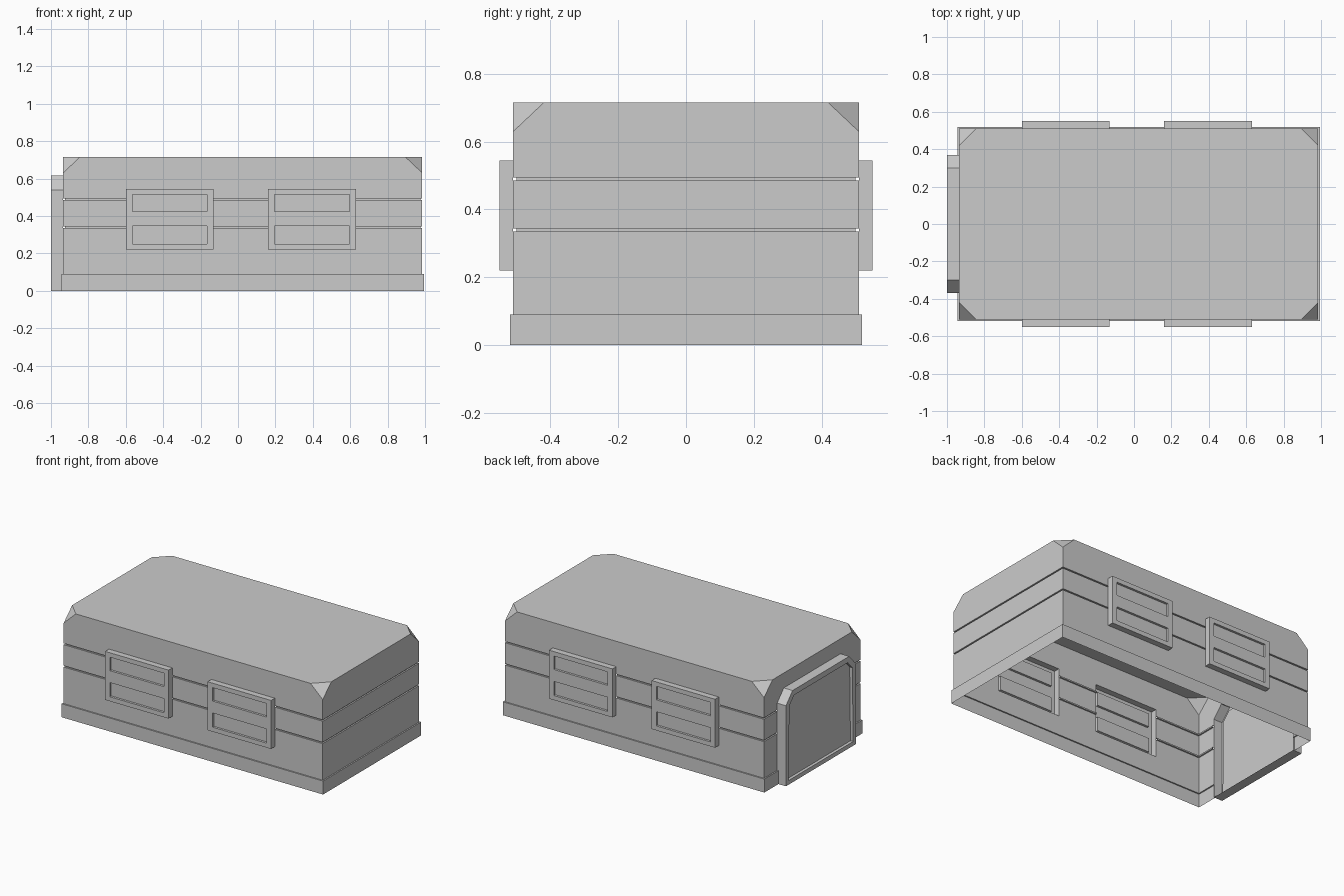
import bpy, bmesh
from mathutils import Vector

if "Cube" in bpy.data.objects:
    bpy.data.objects.remove(bpy.data.objects["Cube"])

X0, X1, Y, TOP = -0.935, 0.985, 0.51, 0.715      # body extents
WINDOWS = [(-0.60, -0.13), (0.16, 0.63)]         # window x spans
WZ0, WZ1, WY = 0.22, 0.545, 0.55
DOOR = [(-0.37, 0), (-0.37, 0.54), (-0.30, 0.615),
        (0.30, 0.615), (0.37, 0.54), (0.37, 0)]  # door outline in y, z


def finish(name, bm, outward):
    """Make an object whose outermost face along `outward` faces outward."""
    bmesh.ops.recalc_face_normals(bm, faces=bm.faces[:])
    bm.normal_update()
    ref = max((f for f in bm.faces if abs(f.normal.dot(outward)) > 0.9),
              key=lambda f: f.calc_center_median().dot(outward))
    if ref.normal.dot(outward) < 0:
        bmesh.ops.reverse_faces(bm, faces=bm.faces[:])
    me = bpy.data.meshes.new(name)
    bm.to_mesh(me)
    bm.free()
    ob = bpy.data.objects.new(name, me)
    bpy.context.collection.objects.link(ob)


def cut_hole(bm, on_wall, outline, to3d, axis):
    """Slice one wall along a convex outline and remove what lies inside."""
    pts = [Vector(to3d(*p)) for p in outline]
    mid = sum(pts, Vector()) / len(pts)
    planes = []
    for a, b in zip(pts, pts[1:] + pts[:1]):
        n = (b - a).cross(axis).normalized()
        if n.dot(mid - a) > 0:
            n = -n
        planes.append((a, n))
    for co, n in planes:
        faces = [f for f in bm.faces if on_wall(f.calc_center_median())]
        geom = set(faces)
        for f in faces:
            geom.update(f.edges)
            geom.update(f.verts)
        bmesh.ops.bisect_plane(bm, geom=list(geom), plane_co=co, plane_no=n)
    inside = []
    for f in bm.faces:
        c = f.calc_center_median()
        if on_wall(c) and all(n.dot(c - co) < 1e-4 for co, n in planes):
            inside.append(f)
    bmesh.ops.delete(bm, geom=inside, context='FACES')


def panel(name, bm, panes, outward, thickness, depth):
    """Open-backed panel: sides run back to the wall, panes are recessed."""
    rim = [e for e in bm.edges if e.is_boundary]
    side = bmesh.ops.extrude_edge_only(bm, edges=rim)["geom"]
    bmesh.ops.translate(bm, vec=-outward * thickness,
                        verts=[v for v in side if isinstance(v, bmesh.types.BMVert)])
    for f in bmesh.ops.extrude_discrete_faces(bm, faces=panes)["faces"]:
        bmesh.ops.translate(bm, vec=-outward * depth, verts=f.verts[:])
    finish(name, bm, outward)


# Body: stacked rectangles with a bottom skirt and two grooves, open below
G = -0.01
profile = [(0, 0.009), (0.09, 0.009), (0.09, 0),
           (0.335, 0), (0.335, G), (0.344, G), (0.344, 0),
           (0.485, 0), (0.485, G), (0.494, G), (0.494, 0), (TOP, 0)]
bm = bmesh.new()
rings = [[bm.verts.new(p) for p in ((X0 - o, -Y - o, z), (X1 + o, -Y - o, z),
                                    (X1 + o, Y + o, z), (X0 - o, Y + o, z))]
         for z, o in profile]
for a, b in zip(rings, rings[1:]):
    for i in range(4):
        j = (i + 1) % 4
        bm.faces.new((a[i], a[j], b[j], b[i]))
bm.faces.new(rings[-1])

# Clipped top corners
for x, sx in ((X0, -1), (X1, 1)):
    for sy in (-1, 1):
        cut = bmesh.ops.bisect_plane(
            bm, geom=bm.verts[:] + bm.edges[:] + bm.faces[:],
            plane_co=(x, sy * Y, 0.63),
            plane_no=Vector((sx / 0.09, sy / 0.09, 1 / 0.085)).normalized(),
            clear_outer=True)["geom_cut"]
        bmesh.ops.edgeloop_fill(bm, edges=[e for e in cut if isinstance(e, bmesh.types.BMEdge)])

# Openings behind the windows and the door
for s in (-1, 1):
    for a, b in WINDOWS:
        cut_hole(bm, lambda c, s=s: c.y * s > 0.49,
                 [(a, WZ0), (b, WZ0), (b, WZ1), (a, WZ1)],
                 lambda u, z, s=s: (u, s * Y, z), Vector((0, 1, 0)))
cut_hole(bm, lambda c: c.x < -0.915, DOOR, lambda u, z: (X0, u, z), Vector((1, 0, 0)))
finish("body", bm, Vector((0, 0, 1)))

# Windows: frame with two recessed panes, front and back
for s, side in ((-1, "front"), (1, "back")):
    for k, (a, b) in enumerate(WINDOWS):
        bm = bmesh.new()
        xs = [a, a + 0.035, b - 0.035, b]
        zs = [WZ0, 0.25, 0.345, 0.425, 0.515, WZ1]
        grid = [[bm.verts.new((x, s * WY, z)) for x in xs] for z in zs]
        panes = []
        for r in range(5):
            for c in range(3):
                f = bm.faces.new((grid[r][c], grid[r][c + 1],
                                  grid[r + 1][c + 1], grid[r + 1][c]))
                if c == 1 and r in (1, 3):
                    panes.append(f)
        panel(f"{side}_window_{k + 1}", bm, panes, Vector((0, s, 0)), WY - Y, 0.015)

# Door on the left end: clipped outline with a recessed centre
bm = bmesh.new()
face = bm.faces.new([bm.verts.new((-1.0, y, z)) for y, z in DOOR])
bm.normal_update()
bmesh.ops.inset_individual(bm, faces=[face], thickness=0.04)
panel("door", bm, [face], Vector((-1, 0, 0)), 1.0 + X0, 0.02)
